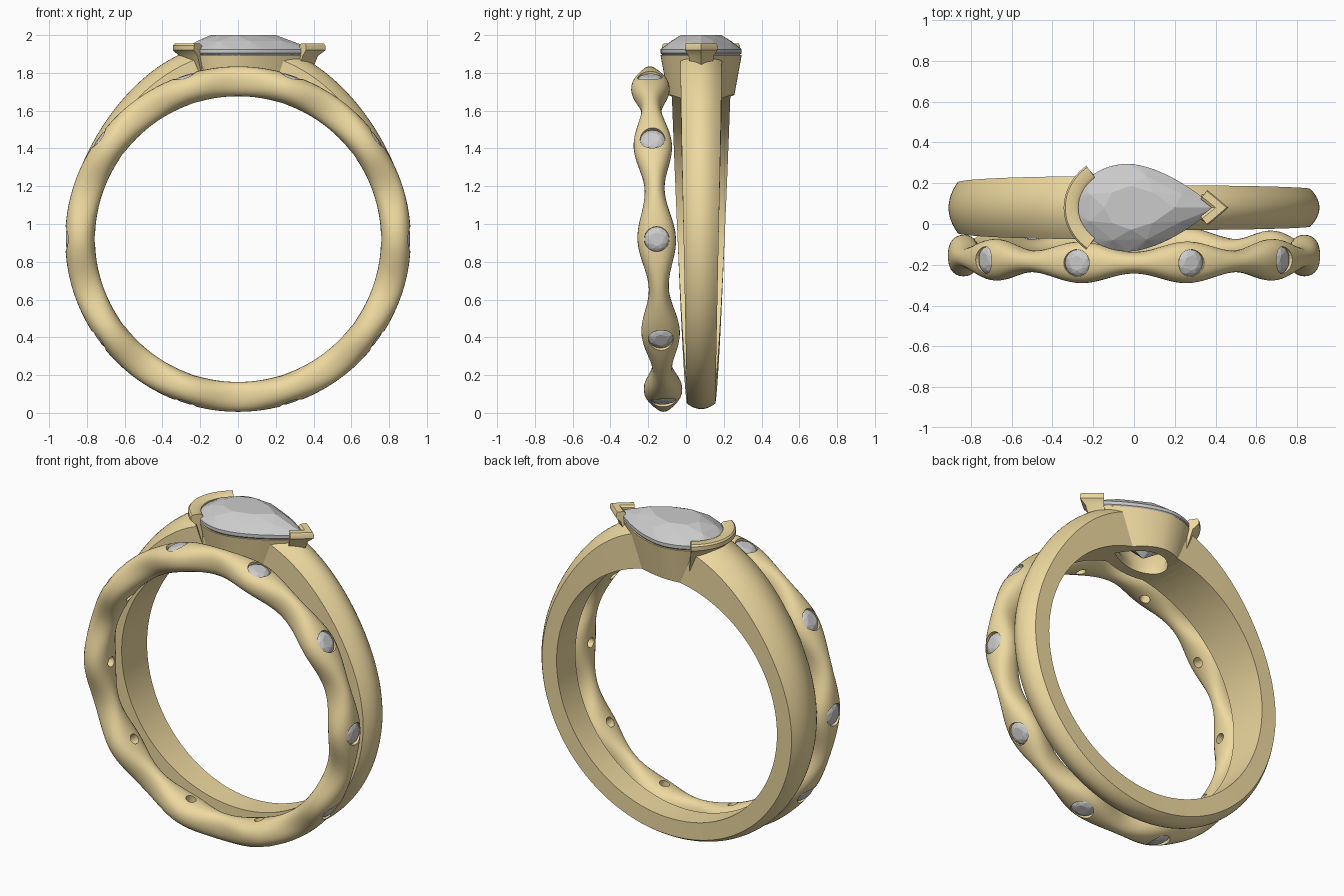
import bpy, bmesh
from math import sin, cos, pi, hypot, copysign
from mathutils import Matrix, Vector

if "Cube" in bpy.data.objects:
    bpy.data.objects.remove(bpy.data.objects["Cube"])

gold = bpy.data.materials.new("gold")
gold.diffuse_color = (0.85, 0.69, 0.35, 1)
gold.use_nodes = True
gold.node_tree.nodes["Principled BSDF"].inputs["Base Color"].default_value = gold.diffuse_color
CY, CZ = 0.08, 0.92          # solitaire plane and common ring centre height


def finish(name, bm, mat=None, smooth=True):
    bmesh.ops.recalc_face_normals(bm, faces=bm.faces)
    me = bpy.data.meshes.new(name)
    bm.to_mesh(me)
    bm.free()
    ob = bpy.data.objects.new(name, me)
    bpy.context.collection.objects.link(ob)
    if mat:
        me.materials.append(mat)
    if smooth:
        shade(ob)
    return ob


def activate(ob):
    bpy.ops.object.select_all(action='DESELECT')
    ob.select_set(True)
    bpy.context.view_layer.objects.active = ob


def shade(ob):
    activate(ob)
    bpy.ops.object.shade_smooth_by_angle(angle=0.6)


def loft(bm, rings, wrap=False):
    """Skin closed rings of equal length; wrap joins last to first, else caps."""
    vs = [[bm.verts.new(p) for p in r] for r in rings]
    n, m = len(vs), len(vs[0])
    for i in range(n if wrap else n - 1):
        a, b = vs[i], vs[(i + 1) % n]
        for j in range(m):
            k = (j + 1) % m
            bm.faces.new((a[j], a[k], b[k], b[j]))
    if not wrap:
        bm.faces.new(vs[0])
        bm.faces.new(vs[-1])


def cut(ob, cutter):
    mod = ob.modifiers.new("cut", 'BOOLEAN')
    mod.object, mod.operation, mod.solver = cutter, 'DIFFERENCE', 'EXACT'
    activate(ob)
    bpy.ops.object.modifier_apply(modifier=mod.name)
    bpy.data.objects.remove(cutter)
    shade(ob)


def circle(a):
    return Vector((cos(a), sin(a)))


def pear(a):
    """Pear outline: pointed tip at a = 0, round end at a = pi."""
    a = (a + pi) % (2 * pi) - pi
    if abs(a) >= pi / 2:
        return Vector((-0.03 + 0.26 * cos(a), 0.215 * sin(a)))
    u = 1 - abs(a) / (pi / 2)
    return Vector((-0.03 + 0.43 * u, copysign(0.215 * (1 - u ** 1.7), a)))


def ring(outline, s, z, n, off=0.0, y=0.0):
    pts = [outline(2 * pi * (i + off) / n) * s for i in range(n)]
    return [Vector((p.x, p.y + y, z)) for p in pts]


def gem(bm, levels, outline, y=0.0, mtx=Matrix()):
    vs = [bm.verts.new(mtx @ p) for lv in levels for p in ring(outline, *lv, y=y)]
    res = bmesh.ops.convex_hull(bm, input=vs)
    junk = [v for v in res['geom_interior'] if isinstance(v, bmesh.types.BMVert)]
    bmesh.ops.delete(bm, geom=junk, context='VERTS')


def taper(z):
    return min(1.0, 1 - 0.2 * (1.895 - z) / 0.235)


# Wavy band, swelling at each of its ten stones and leaning slightly
lean = Matrix.Translation((0, -0.155, CZ)) @ Matrix.Rotation(0.042, 4, 'X')
bm = bmesh.new()
rings = []
for i in range(200):
    t = 2 * pi * i / 200
    h = 0.0775 + 0.0245 * cos(10 * t)
    sec = []
    for j in range(28):
        c, s = circle(2 * pi * j / 28)
        r = 0.836 + 0.079 * copysign(abs(c) ** 0.9, c)
        sec.append(lean @ Vector((r * cos(t), h * copysign(abs(s) ** 0.9, s), r * sin(t))))
    rings.append(sec)
loft(bm, rings, wrap=True)
band = finish("wavy_band", bm, gold)

# Drilled seats and round stones of the wavy band
drills, stones = bmesh.new(), bmesh.new()
for i in range(10):
    out = lean @ Matrix.Rotation(pi / 2 - 2 * pi * i / 10, 4, 'Y')
    loft(drills, [[out @ p for p in ring(circle, s, z, 24)] for s, z in
                  ((0.03, 0.72), (0.03, 0.845), (0.066, 0.888), (0.066, 0.96))])
    gem(stones, [(0.036, 0.911, 8), (0.054, 0.904, 8, 0.5), (0.065, 0.893, 16),
                 (0.065, 0.888, 16), (0.035, 0.86, 8), (0.001, 0.835, 3)], circle, mtx=out)
cut(band, finish("drills", drills, smooth=False))
finish("band_stones", stones, smooth=False)

# Solitaire shank: domed outside, flat sides, broader shoulder at the round end
bm = bmesh.new()
rings = []
for i in range(180):
    t = 2 * pi * (i + 0.5) / 180
    s, up = sin(t), (1 + sin(t)) / 2
    hw = 0.075 + (0.035 * up if cos(t) > 0 else 0.08 * up ** 0.7)
    ro = 0.91 + (0.14 * s ** 4 if s > 0 else 0.01 * s)
    dome = 0.03 + 0.03 * up
    prof = [(-hw, 0.765), (hw, 0.765)]
    prof += [(hw * v, ro - dome * v * v) for v in (1 - k / 6 for k in range(13))]
    rings.append([Vector((r * cos(t), CY + y, CZ + r * s)) for y, r in prof])
loft(bm, rings, wrap=True)
shank = finish("solitaire_shank", bm, gold)
bm = bmesh.new()
loft(bm, [ring(pear, taper(z) * 0.985, z, 64, y=CY) for z in (1.55, 1.895, 2.1)])
cut(shank, finish("seat_cutter", bm, smooth=False))

# Tapered open seat, its underside curved to the finger hole
bm = bmesh.new()
loft(bm, [ring(pear, s, z, 64, y=CY) for s, z in
          ((taper(1.58), 1.58), (1.0, 1.895), (0.92, 1.895), (0.52, 1.72), (0.52, 1.58))], wrap=True)
seat = finish("pear_seat", bm, gold)
bm = bmesh.new()
loft(bm, [[(0.765 * cos(2 * pi * i / 128), y, CZ + 0.765 * sin(2 * pi * i / 128))
           for i in range(128)] for y in (-0.5, 0.6)])
cut(seat, finish("finger_hole_cutter", bm, smooth=False))

# Large pear stone
bm = bmesh.new()
gem(bm, [(0.5, 2.0, 8), (0.8, 1.968, 8, 0.5), (1.0, 1.925, 48), (1.0, 1.905, 48),
         (0.55, 1.80, 8), (0.01, 1.70, 4)], pear, y=CY)
bmesh.ops.dissolve_limit(bm, angle_limit=0.01, verts=bm.verts, edges=bm.edges)
finish("pear_stone", bm, smooth=False)


# Prongs: curved claw at the round end, V claw at the tip
def prong(name, mid, half, n, d):
    section = [(-0.3, 1.945), (0.0, 1.955), (0.85, 1.955), (1.0, 1.945), (1.0, 1.92),
               (0.4, 1.89), (0.2, 1.70), (-0.2, 1.70), (-0.2, 1.90), (-0.3, 1.915)]
    rings = []
    for i in range(n):
        a = mid + half * (2 * i / (n - 1) - 1)
        tan = pear(a + 0.01) - pear(a - 0.01)
        nor = Vector((tan.y, -tan.x)).normalized()
        if mid == 0 and i == n // 2:
            nor = Vector((1.5, 0))
        rings.append([(*(pear(a) * taper(z) + nor * k * d + Vector((0, CY))), z)
                      for k, z in section])
    bm = bmesh.new()
    loft(bm, rings)
    finish(name, bm, gold)


prong("round_end_prong", pi, 0.85, 25, 0.055)
prong("tip_prong", 0, 0.24, 5, 0.042)
